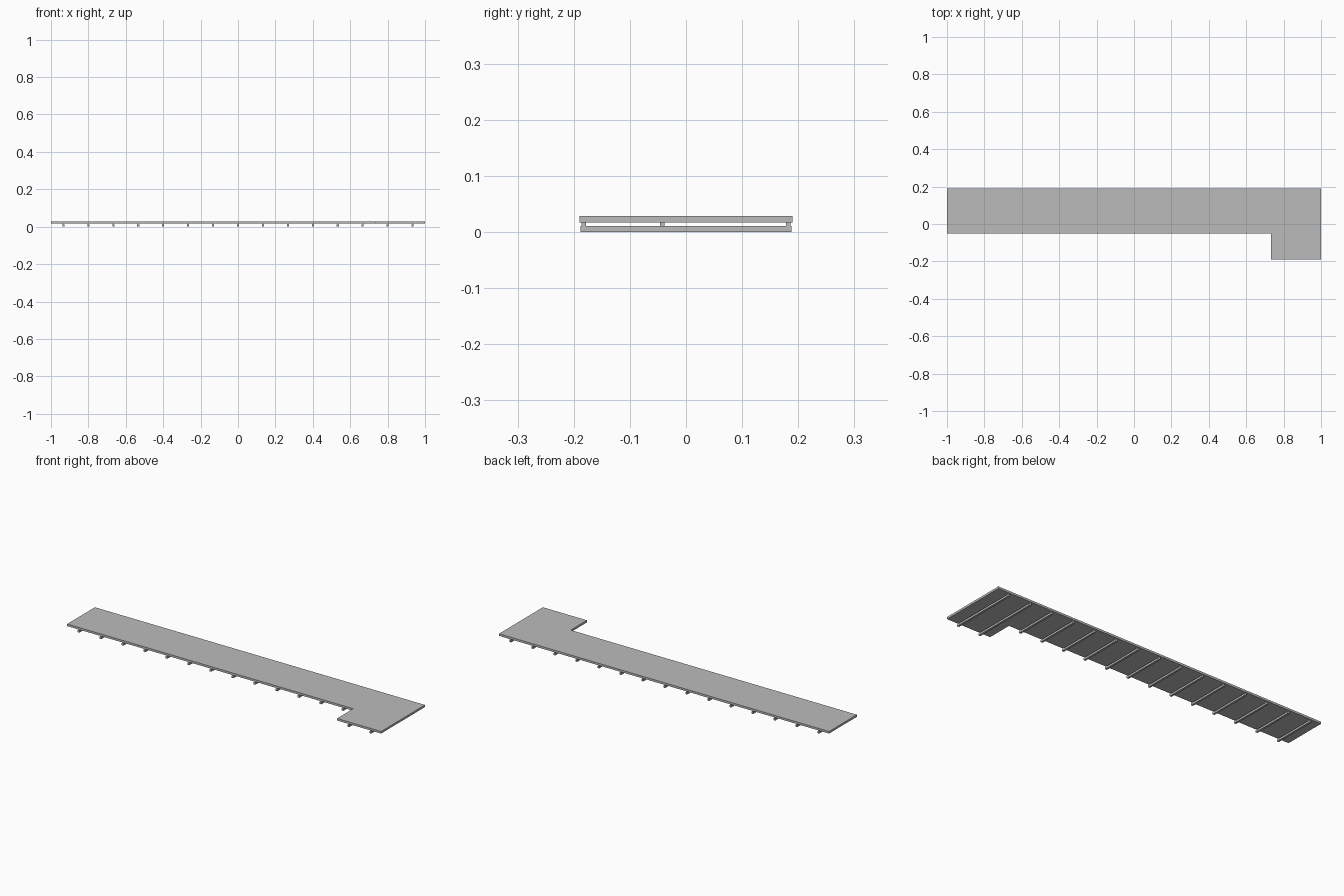
import bpy, bmesh

if "Cube" in bpy.data.objects:
    bpy.data.objects.remove(bpy.data.objects["Cube"])

grey = bpy.data.materials.new("concrete_grey")
grey.diffuse_color = (0.5, 0.5, 0.5, 1)
grey.use_nodes = True
grey.node_tree.nodes["Principled BSDF"].inputs["Base Color"].default_value = grey.diffuse_color


def finish(name, bm):
    bmesh.ops.recalc_face_normals(bm, faces=bm.faces[:])
    mesh = bpy.data.meshes.new(name)
    bm.to_mesh(mesh)
    bm.free()
    mesh.materials.append(grey)
    obj = bpy.data.objects.new(name, mesh)
    bpy.context.collection.objects.link(obj)
    return obj


def prism(name, outline, z0, z1):
    bm = bmesh.new()
    face = bm.faces.new([bm.verts.new((x, y, z0)) for x, y in outline])
    res = bmesh.ops.extrude_face_region(bm, geom=[face])
    top = [v for v in res["geom"] if isinstance(v, bmesh.types.BMVert)]
    bmesh.ops.translate(bm, verts=top, vec=(0, 0, z1 - z0))
    return finish(name, bm)


def box(name, x0, x1, y0, y1, z0, z1):
    return prism(name, [(x0, y0), (x1, y0), (x1, y1), (x0, y1)], z0, z1)


BACK, FRONT, WING, NOTCH = 0.19, -0.05, -0.19, 0.733

# L-shaped deck slab
prism("deck", [(-1, FRONT), (NOTCH, FRONT), (NOTCH, WING), (1, WING),
               (1, BACK), (-1, BACK)], 0.0175, 0.029)

# Cross beams on the ground, with short blocks carrying the deck
for i in range(15):
    x = (i - 7) * 0.1333
    front = WING if x > NOTCH else FRONT
    box(f"cross_beam_{i + 1}", x - 0.0055, x + 0.0055,
        front + 0.002, BACK - 0.002, 0.0, 0.0105)
    for side, y in (("front", front + 0.008), ("back", BACK - 0.008)):
        box(f"{side}_block_{i + 1}", x - 0.004, x + 0.004,
            y - 0.004, y + 0.004, 0.0105, 0.0175)
